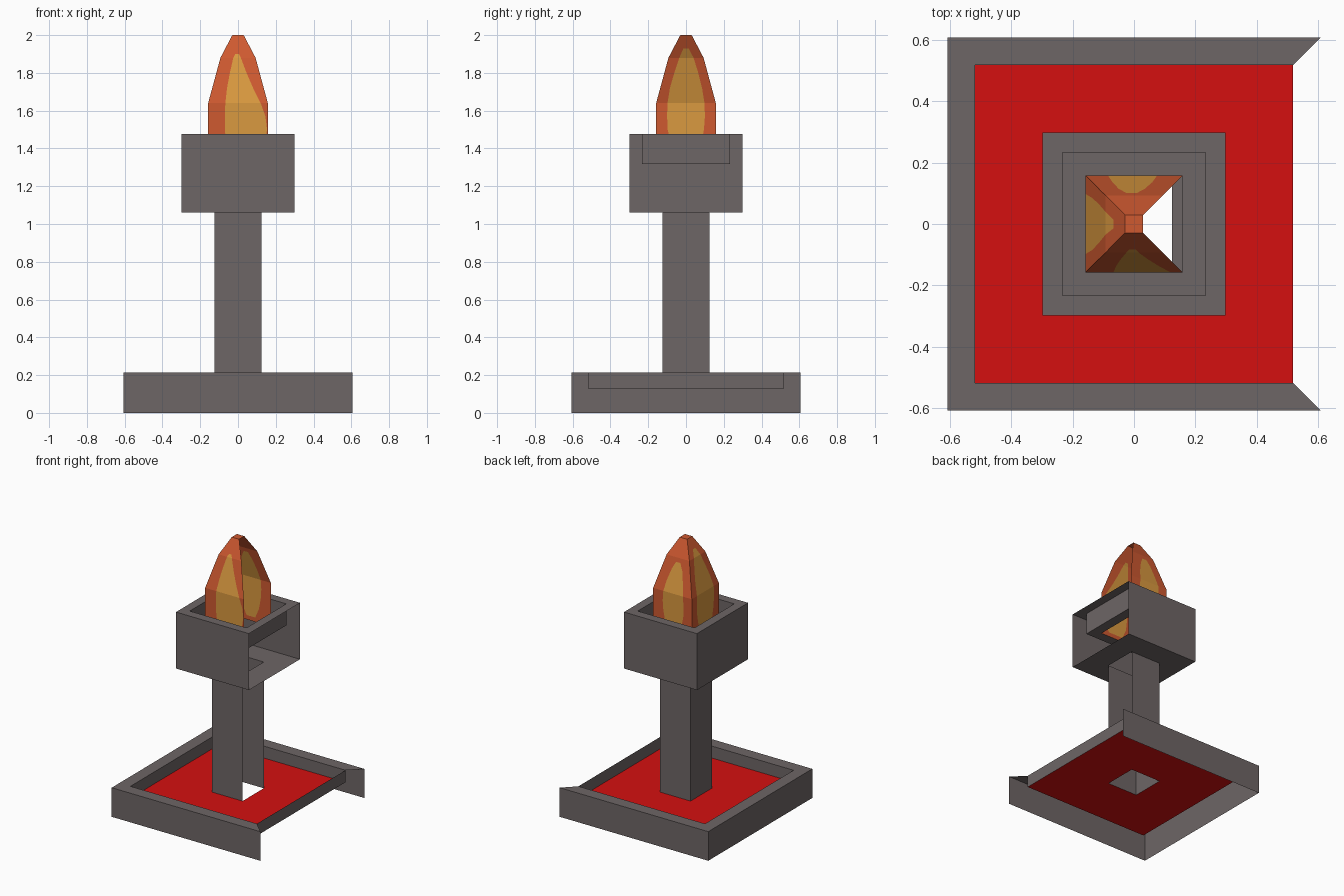
import bpy
import bmesh
from mathutils import Matrix, Vector
import math

if "Cube" in bpy.data.objects:
    bpy.data.objects.remove(bpy.data.objects["Cube"])


def material(name, color):
    m = bpy.data.materials.new(name)
    m.diffuse_color = (*color, 1)
    m.use_nodes = True
    m.node_tree.nodes["Principled BSDF"].inputs["Base Color"].default_value = m.diffuse_color
    return m


stone = material("grey_stone", (0.155, 0.132, 0.132))
red = material("red_floor", (0.66, 0.005, 0.005))
orange = material("flame_orange", (0.62, 0.10, 0.03))
yellow = material("flame_yellow", (0.70, 0.32, 0.05))

# Side numbers: 0 = right, 1 = back, 2 = left, 3 = front
ALL = (0, 1, 2, 3)
OPEN = (1, 2, 3)  # the right side is left open


def spot(side, r, u, z):
    return Matrix.Rotation(side * math.pi / 2, 3, 'Z') @ Vector((r, u, z))


def finish(name, bm, mats):
    bmesh.ops.remove_doubles(bm, verts=bm.verts, dist=1e-5)
    me = bpy.data.meshes.new(name)
    bm.to_mesh(me)
    bm.free()
    for m in mats:
        me.materials.append(m)
    ob = bpy.data.objects.new(name, me)
    bpy.context.collection.objects.link(ob)


def square_ring(name, a, b, sides, mat):
    """Four-sided band between two (half width, height) rings."""
    bm = bmesh.new()
    (r0, z0), (r1, z1) = a, b
    for s in sides:
        bm.faces.new([bm.verts.new(spot(s, *p)) for p in
                      ((r0, -r0, z0), (r0, r0, z0), (r1, r1, z1), (r1, -r1, z1))])
    finish(name, bm, [mat])


# Base tray, column and bowl, following one profile from the ground up
square_ring("base_outer_wall", (0.607, 0), (0.607, 0.215), OPEN, stone)
square_ring("base_rim", (0.607, 0.215), (0.517, 0.215), OPEN, stone)
square_ring("base_inner_wall", (0.517, 0.215), (0.517, 0.127), ALL, stone)
square_ring("base_floor", (0.517, 0.127), (0.124, 0.127), ALL, red)
square_ring("column", (0.124, 0.127), (0.124, 1.06), OPEN, stone)
square_ring("bowl_bottom", (0.124, 1.06), (0.298, 1.06), ALL, stone)
square_ring("bowl_outer_wall", (0.298, 1.06), (0.298, 1.477), OPEN, stone)
square_ring("bowl_rim", (0.298, 1.477), (0.232, 1.477), ALL, stone)
square_ring("bowl_inner_wall", (0.232, 1.477), (0.232, 1.318), ALL, stone)
square_ring("bowl_floor", (0.232, 1.318), (0.158, 1.318), ALL, stone)

# Flame: three tapering sides, each with a yellow heart cut into it
FLAME = [(1.318, 0.158), (1.64, 0.158), (1.88, 0.093), (2.0, 0.03)]


def flame_radius(z):
    for (z0, r0), (z1, r1) in zip(FLAME, FLAME[1:]):
        if z <= z1:
            return r0 + (r1 - r0) * (z - z0) / (z1 - z0)
    return FLAME[-1][1]


# Heart outline per side: height, left edge, right edge
HEARTS = {
    3: [(1.35, -0.03, 0.09), (1.42, -0.06, 0.14), (1.5, -0.07, 0.154), (1.57, -0.07, 0.145),
        (1.64, -0.067, 0.12), (1.72, -0.058, 0.08), (1.8, -0.043, 0.045), (1.88, -0.025, 0.015),
        (1.9, -0.015, 0.005)],
    2: [(1.35, -0.04, 0.04), (1.42, -0.08, 0.08), (1.5, -0.095, 0.097), (1.57, -0.10, 0.10),
        (1.64, -0.098, 0.098), (1.72, -0.085, 0.085), (1.8, -0.065, 0.062), (1.88, -0.04, 0.035),
        (1.93, -0.014, 0.014)],
    1: [(1.35, -0.03, 0.04), (1.42, -0.06, 0.075), (1.5, -0.075, 0.09), (1.57, -0.08, 0.09),
        (1.64, -0.075, 0.085), (1.72, -0.06, 0.07), (1.8, -0.035, 0.05), (1.85, -0.01, 0.025)],
}

bm = bmesh.new()
for side, heart in HEARTS.items():
    # rows with a closed start and end, plus the upper flame rings
    rows = [(1.318, 0.0, 0.0)] + heart
    rows += [(z, 0.0, 0.0) for z in (1.88, 2.0) if z > heart[-1][0]]
    for i, ((z0, a0, b0), (z1, a1, b1)) in enumerate(zip(rows, rows[1:])):
        in_heart = 1 <= i < len(heart)
        r0, r1 = flame_radius(z0), flame_radius(z1)
        low, high = (-r0, a0, b0, r0), (-r1, a1, b1, r1)
        for k in range(3):
            pts = []
            for r, u, z in ((r0, low[k], z0), (r0, low[k + 1], z0),
                            (r1, high[k + 1], z1), (r1, high[k], z1)):
                p = spot(side, r, u, z)
                if all((p - q).length > 1e-6 for q in pts):
                    pts.append(p)
            if len(pts) >= 3:
                f = bm.faces.new([bm.verts.new(p) for p in pts])
                f.material_index = 1 if in_heart and k == 1 else 0
# Flat flame tip
bm.faces.new([bm.verts.new((x * 0.03, y * 0.03, 2.0))
              for x, y in ((-1, -1), (1, -1), (1, 1), (-1, 1))])
finish("flame", bm, [orange, yellow])
